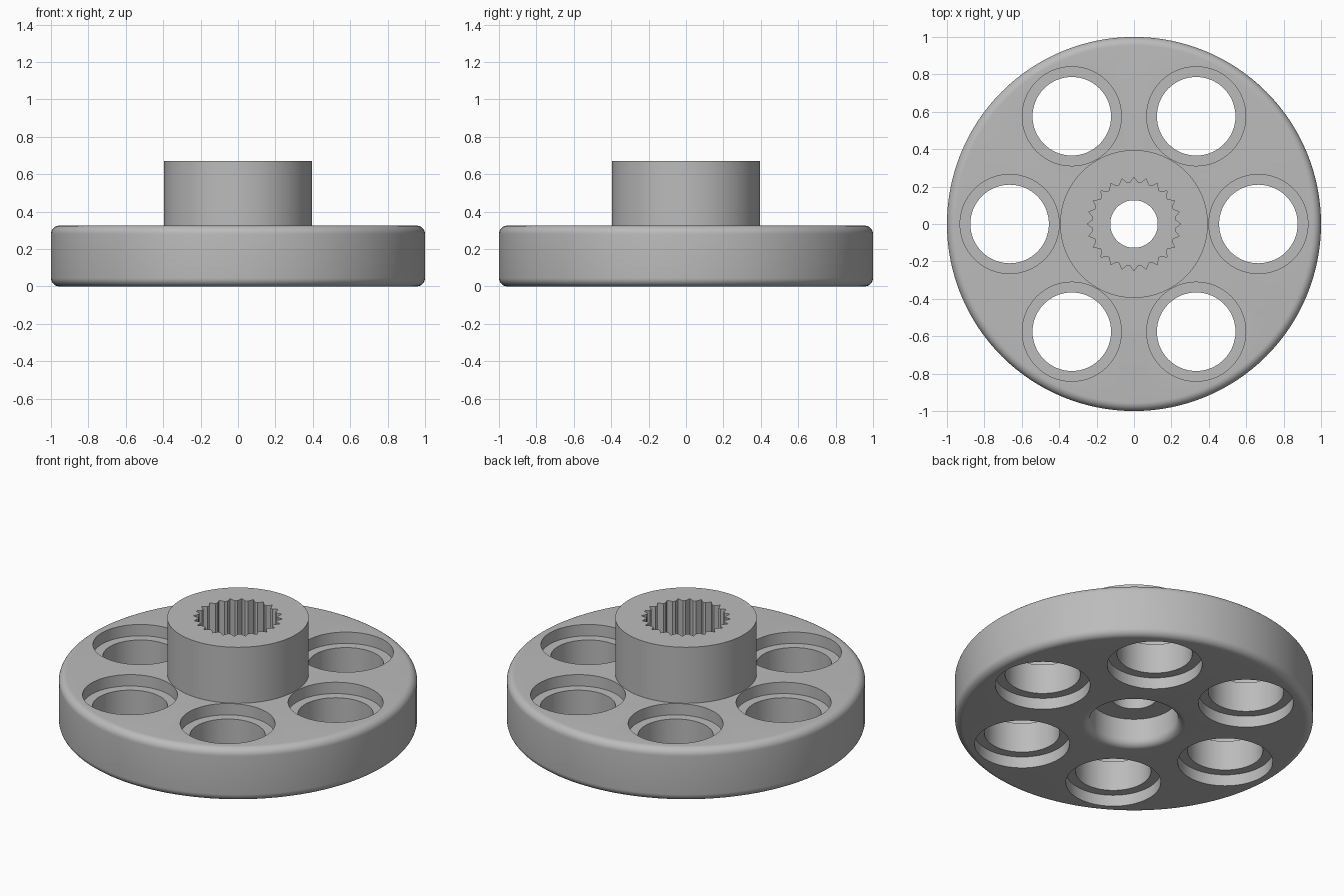
import bpy
import bmesh
from math import sin, cos, pi, tau, radians

cube = bpy.data.objects.get("Cube")
if cube:
    bpy.data.objects.remove(cube, do_unlink=True)

grey = bpy.data.materials.new("plain grey")
grey.use_nodes = True
tone = (0.5, 0.5, 0.5, 1)
grey.diffuse_color = tone
grey.node_tree.nodes["Principled BSDF"].inputs["Base Color"].default_value = tone

RIM, TOP, BOSS, BOSS_TOP = 1.0, 0.325, 0.395, 0.67
FILLET, BORE, SHAFT = 0.045, 0.245, 0.127
RECESS, LEDGE, FLOOR = 0.07, 0.17, 0.28


def finish(name, bm):
    bmesh.ops.recalc_face_normals(bm, faces=bm.faces)
    mesh = bpy.data.meshes.new(name)
    bm.to_mesh(mesh)
    bm.free()
    mesh.materials.append(grey)
    obj = bpy.data.objects.new(name, mesh)
    bpy.context.collection.objects.link(obj)
    return obj


def bridge(bm, a, b):
    n = len(a)
    for i in range(n):
        j = (i + 1) % n
        bm.faces.new((a[i], a[j], b[j], b[i]))


def lathe(bm, profile, steps, centre=(0, 0), ring=False):
    """Turn (radius, height) points; ring joins the last to the first."""
    loops = [[bm.verts.new((centre[0] + r * cos(tau * i / steps),
                            centre[1] + r * sin(tau * i / steps), z))
              for i in range(steps)] for r, z in profile]
    for a, b in zip(loops, loops[1:]):
        bridge(bm, a, b)
    if ring:
        bridge(bm, loops[-1], loops[0])
    else:
        bm.faces.new(loops[0])
        bm.faces.new(loops[-1])


def arc(r, z, radius, start, end, steps=8):
    return [(r + radius * cos(radians(start + (end - start) * i / steps)),
             z + radius * sin(radians(start + (end - start) * i / steps)))
            for i in range(steps + 1)]


# Flange and boss, turned with the stepped centre bore
profile = arc(RIM - FILLET, FILLET, FILLET, -90, 0)
profile += arc(RIM - FILLET, TOP - FILLET, FILLET, 0, 90)
profile += [(BOSS, TOP), (BOSS, BOSS_TOP), (SHAFT, BOSS_TOP), (SHAFT, LEDGE), (BORE, LEDGE)]
profile += arc(BORE + FILLET, FILLET, FILLET, 180, 270)
bm = bmesh.new()
lathe(bm, profile, 128, ring=True)
hub = finish("flanged_hub", bm)

# Six through holes, recessed on both faces
bm = bmesh.new()
for k in range(6):
    a = k * pi / 3
    lathe(bm, [(0.265, -0.1), (0.265, RECESS), (0.21, RECESS),
               (0.21, TOP - RECESS), (0.265, TOP - RECESS), (0.265, TOP + 0.1)],
          64, (0.665 * cos(a), 0.665 * sin(a)))
holes = finish("hole_cutter", bm)

# Toothed socket in the boss
TEETH = 24
bm = bmesh.new()
outline = []
for k in range(TEETH):
    for offset, r in ((-0.36, 0.222), (0, 0.25), (0.36, 0.222)):
        a = tau * (k + offset) / TEETH
        outline.append((r * cos(a), r * sin(a)))
low = [bm.verts.new((x, y, FLOOR)) for x, y in outline]
high = [bm.verts.new((x, y, BOSS_TOP + 0.1)) for x, y in outline]
bridge(bm, low, high)
bm.faces.new(low)
bm.faces.new(high)
socket = finish("socket_cutter", bm)

for cutter in (holes, socket):
    cutter.hide_render = True
    cut = hub.modifiers.new(cutter.name, "BOOLEAN")
    cut.operation = "DIFFERENCE"
    cut.solver = "EXACT"
    cut.object = cutter

# Apply the cuts, drop the cutters and smooth the round walls
bpy.ops.object.select_all(action="DESELECT")
hub.select_set(True)
bpy.context.view_layer.objects.active = hub
for cutter in (holes, socket):
    bpy.ops.object.modifier_apply(modifier=cutter.name)
    bpy.data.objects.remove(cutter, do_unlink=True)
bpy.ops.object.shade_smooth_by_angle(angle=radians(25))
